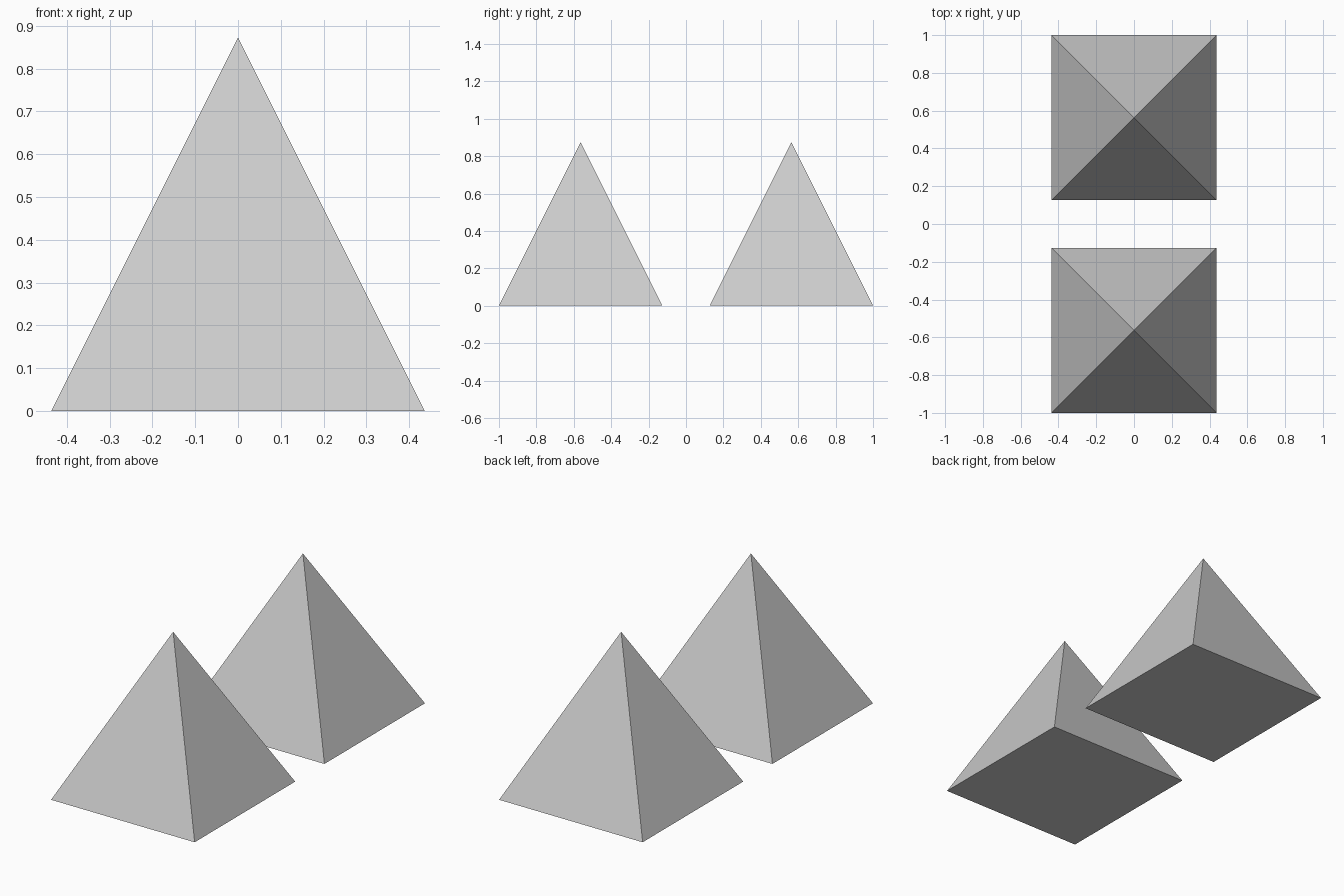
import bpy
import math

if "Cube" in bpy.data.objects:
    bpy.data.objects.remove(bpy.data.objects["Cube"])

HALF = 0.4365      # half the base width
HEIGHT = 0.873


def add_pyramid(name, y):
    # Four-sided cone with a closed square base, sides aligned to the axes
    bpy.ops.mesh.primitive_cone_add(
        vertices=4, radius1=HALF * math.sqrt(2), radius2=0, depth=HEIGHT,
        end_fill_type='NGON', location=(0, y, HEIGHT / 2),
        rotation=(0, 0, math.pi / 4))
    pyramid = bpy.context.object
    pyramid.name = name
    bpy.ops.object.transform_apply(location=False, rotation=True, scale=False)


# Matching front and back pyramids
for name, side in (("front_pyramid", -1), ("back_pyramid", 1)):
    add_pyramid(name, side * (1 - HALF))
